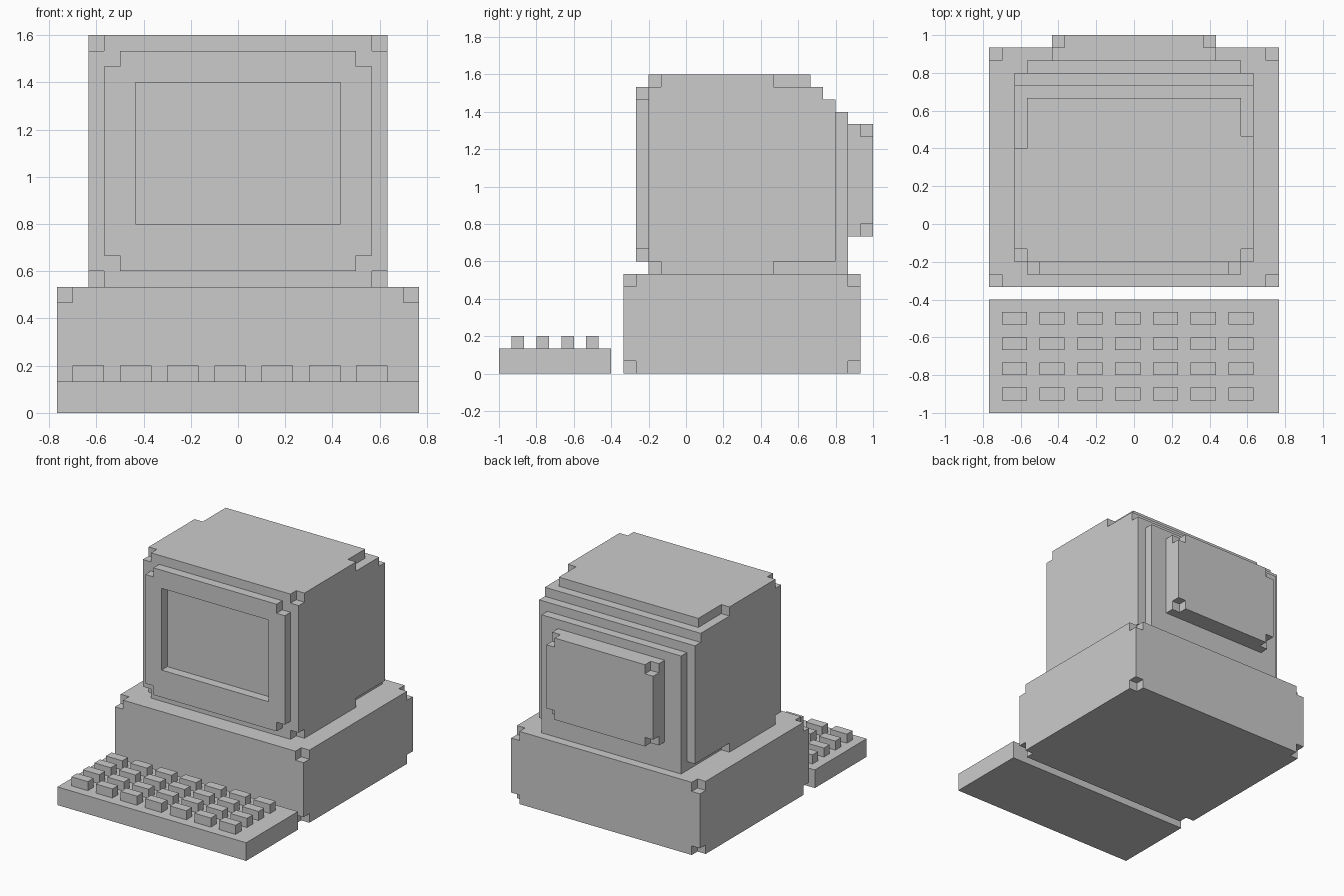
import bpy, bmesh
from itertools import product

if "Cube" in bpy.data.objects:
    bpy.data.objects.remove(bpy.data.objects["Cube"])

U = 1 / 15  # one block; all sizes below are in blocks


def make_object(name, bm):
    bmesh.ops.recalc_face_normals(bm, faces=bm.faces[:])
    bmesh.ops.scale(bm, vec=(U, U, U), verts=bm.verts[:])
    mesh = bpy.data.meshes.new(name)
    bm.to_mesh(mesh)
    bm.free()
    obj = bpy.data.objects.new(name, mesh)
    bpy.context.collection.objects.link(obj)
    return obj


def add_box(bm, x, y, z):
    verts = bmesh.ops.create_cube(bm, size=1)["verts"]
    for v in verts:
        v.co = [r[0] if c < 0 else r[1] for c, r in zip(v.co, (x, y, z))]


def boxes(name, *ranges):
    bm = bmesh.new()
    for x, y, z in ranges:
        add_box(bm, x, y, z)
    return make_object(name, bm)


def side_profile(name, points, half_width):
    """Extrude a (y, z) outline across x."""
    bm = bmesh.new()
    face = bm.faces.new([bm.verts.new((-half_width, y, z)) for y, z in points])
    new = bmesh.ops.extrude_face_region(bm, geom=[face])["geom"]
    moved = [g for g in new if isinstance(g, bmesh.types.BMVert)]
    bmesh.ops.translate(bm, vec=(2 * half_width, 0, 0), verts=moved)
    return make_object(name, bm)


def apply_modifiers(obj):
    bpy.context.view_layer.objects.active = obj
    for mod in list(obj.modifiers):
        bpy.ops.object.modifier_apply(modifier=mod.name)


def cut(obj, *ranges):
    cutter = boxes("cutter", *ranges)
    cutter.hide_render = True
    mod = obj.modifiers.new("cut", 'BOOLEAN')
    mod.operation = 'DIFFERENCE'
    mod.solver = 'EXACT'
    mod.object = cutter
    apply_modifiers(obj)
    bpy.data.objects.remove(cutter)


def ends(lo, hi):
    """One-block notch ranges at both ends of an extent, overshooting outwards."""
    return [(lo - 1, lo + 1), (hi - 1, hi + 1)]


# Computer case with its eight corners notched
case = boxes("computer_case", ((-11.5, 11.5), (-5, 14), (0, 8)))
cut(case, *product(ends(-11.5, 11.5), ends(-5, 14), ends(0, 8)))

# Monitor shell: stepped roof at the back
monitor = side_profile("monitor_shell", [(-3, 8), (12, 8), (12, 22), (11, 22), (11, 23),
                                         (10, 23), (10, 24), (-3, 24)], 9.5)
# Front corner notches, and long rear notches (slightly longer on the left)
sides = ends(-9.5, 9.5)
notches = list(product(sides, [(-4, -2)], ends(8, 24)))
for x, start in zip(sides, (6, 7)):
    notches += [(x, (start, 10.5), (23, 25)), (x, (start, 13), (7, 9))]
cut(monitor, *notches)

# Screen bezel with notched corners and a recessed opening
bezel = boxes("screen_bezel", ((-8.5, 8.5), (-4, -3), (9, 23)))
cut(bezel, ((-6.5, 6.5), (-5, -2), (12, 21)),
    *product(ends(-8.5, 8.5), [(-5, -2)], ends(9, 23)))

# Rear panel and the tube housing behind it
boxes("monitor_back_panel", ((-8.5, 8.5), (12, 13), (8, 21)))
housing = boxes("tube_housing", ((-6.5, 6.5), (13, 15), (11, 20)))
cut(housing, *product(ends(-6.5, 6.5), [(14, 16)], ends(11, 20)))

# Keyboard with a 7 by 4 grid of keys
boxes("keyboard_base", ((-11.5, 11.5), (-15, -6), (0, 2)))
keys = boxes("keyboard_keys", ((-10.5, -8.5), (-14, -13), (2, 3)))
for count, step in ((7, (3, 0, 0)), (4, (0, 2, 0))):
    arr = keys.modifiers.new("array", 'ARRAY')
    arr.count = count
    arr.use_relative_offset = False
    arr.use_constant_offset = True
    arr.constant_offset_displace = [s * U for s in step]
apply_modifiers(keys)
